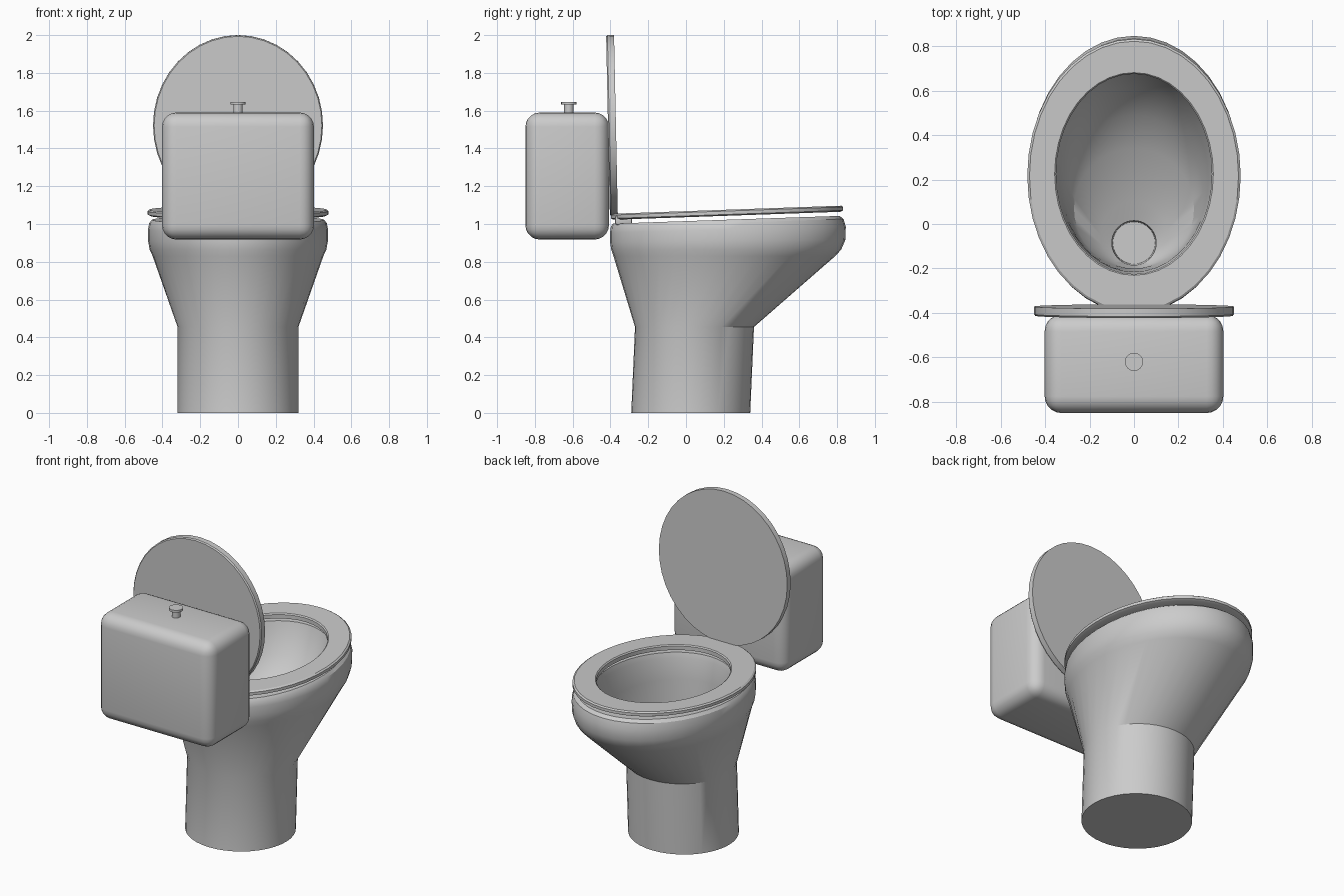
import bpy, bmesh
from math import sin, cos, pi, radians


def finish(name, bm, angle=30):
    bmesh.ops.recalc_face_normals(bm, faces=bm.faces[:])
    mesh = bpy.data.meshes.new(name)
    bm.to_mesh(mesh)
    bm.free()
    ob = bpy.data.objects.new(name, mesh)
    bpy.context.collection.objects.link(ob)
    bpy.ops.object.select_all(action='DESELECT')
    ob.select_set(True)
    bpy.context.view_layer.objects.active = ob
    bpy.ops.object.shade_smooth_by_angle(angle=radians(angle))
    return ob


def loft(name, rings, closed=False, n=40):
    """Skin elliptical rings given as (z, centre_y, radius_x, radius_y, slope)."""
    bm = bmesh.new()
    loops = []
    for z, cy, rx, ry, slope in rings:
        loop = []
        for i in range(n):
            a = 2 * pi * i / n
            y = cy + ry * sin(a)
            loop.append(bm.verts.new((rx * cos(a), y, z + slope * (y - 0.2))))
        loops.append(loop)
    pairs = list(zip(loops, loops[1:]))
    if closed:
        pairs.append((loops[-1], loops[0]))
    else:
        bm.faces.new(loops[0])
        bm.faces.new(loops[-1])
    for a, b in pairs:
        for i in range(n):
            j = (i + 1) % n
            bm.faces.new((a[i], a[j], b[j], b[i]))
    return finish(name, bm)


def box(name, centre, size, bevel, segments):
    bm = bmesh.new()
    bmesh.ops.create_cube(bm, size=1)
    for v in bm.verts:
        v.co = [c + s * k for c, s, k in zip(centre, size, v.co)]
    bmesh.ops.bevel(bm, geom=bm.edges[:], offset=bevel, segments=segments,
                    profile=0.5, affect='EDGES')
    return finish(name, bm, 35)


# Pedestal, outer bowl, rim, hollow basin and drain in one skin
loft("bowl", [
    (0.00, 0.025, 0.32, 0.315, 0),
    (0.455, 0.045, 0.32, 0.315, 0),
    (0.83, 0.203, 0.452, 0.587, 0),
    (0.865, 0.213, 0.468, 0.609, 0),
    (0.91, 0.221, 0.476, 0.623, 0.01),
    (0.97, 0.222, 0.477, 0.624, 0.025),
    (1.005, 0.218, 0.470, 0.616, 0.034),
    (1.022, 0.213, 0.455, 0.600, 0.034),
    (1.022, 0.225, 0.365, 0.465, 0.034),
    (0.99, 0.225, 0.355, 0.455, 0.034),
    (0.85, 0.20, 0.335, 0.415, 0),
    (0.72, 0.14, 0.31, 0.35, 0),
    (0.62, 0.07, 0.27, 0.27, 0),
    (0.53, -0.05, 0.15, 0.15, 0),
    (0.50, -0.085, 0.10, 0.10, 0),
    (0.38, -0.085, 0.095, 0.095, 0),
])

# Seat ring, tilted up slightly towards its free end
loft("seat", [
    (1.043, 0.217, 0.465, 0.600, 0.035),
    (1.050, 0.217, 0.480, 0.615, 0.035),
    (1.068, 0.217, 0.480, 0.615, 0.035),
    (1.075, 0.217, 0.470, 0.605, 0.035),
    (1.075, 0.225, 0.357, 0.456, 0.035),
    (1.068, 0.225, 0.350, 0.450, 0.035),
    (1.043, 0.225, 0.350, 0.450, 0.035),
], closed=True)

# Raised lid, leaning back a little against the tank
lid = loft("lid", [
    (-0.021, 0, 0.45, 0.478, 0),
    (0.014, 0, 0.45, 0.478, 0),
    (0.021, 0, 0.444, 0.472, 0),
])
lid.location = (0, -0.392, 1.522)
lid.rotation_euler = (radians(91.2), 0, 0)

# Hinge blocks between seat and rim
for side, x in (("left", -0.11), ("right", 0.11)):
    box(side + "_hinge", (x, -0.33, 1.02), (0.1, 0.09, 0.05), 0.01, 2)

# Cistern
box("tank", (0, -0.629, 1.254), (0.804, 0.442, 0.672), 0.075, 5)

# Flush knob
loft("flush_knob", [
    (1.57, -0.62, 0.025, 0.025, 0),
    (1.632, -0.62, 0.025, 0.025, 0),
    (1.632, -0.62, 0.041, 0.041, 0),
    (1.646, -0.62, 0.041, 0.041, 0),
], n=16)
